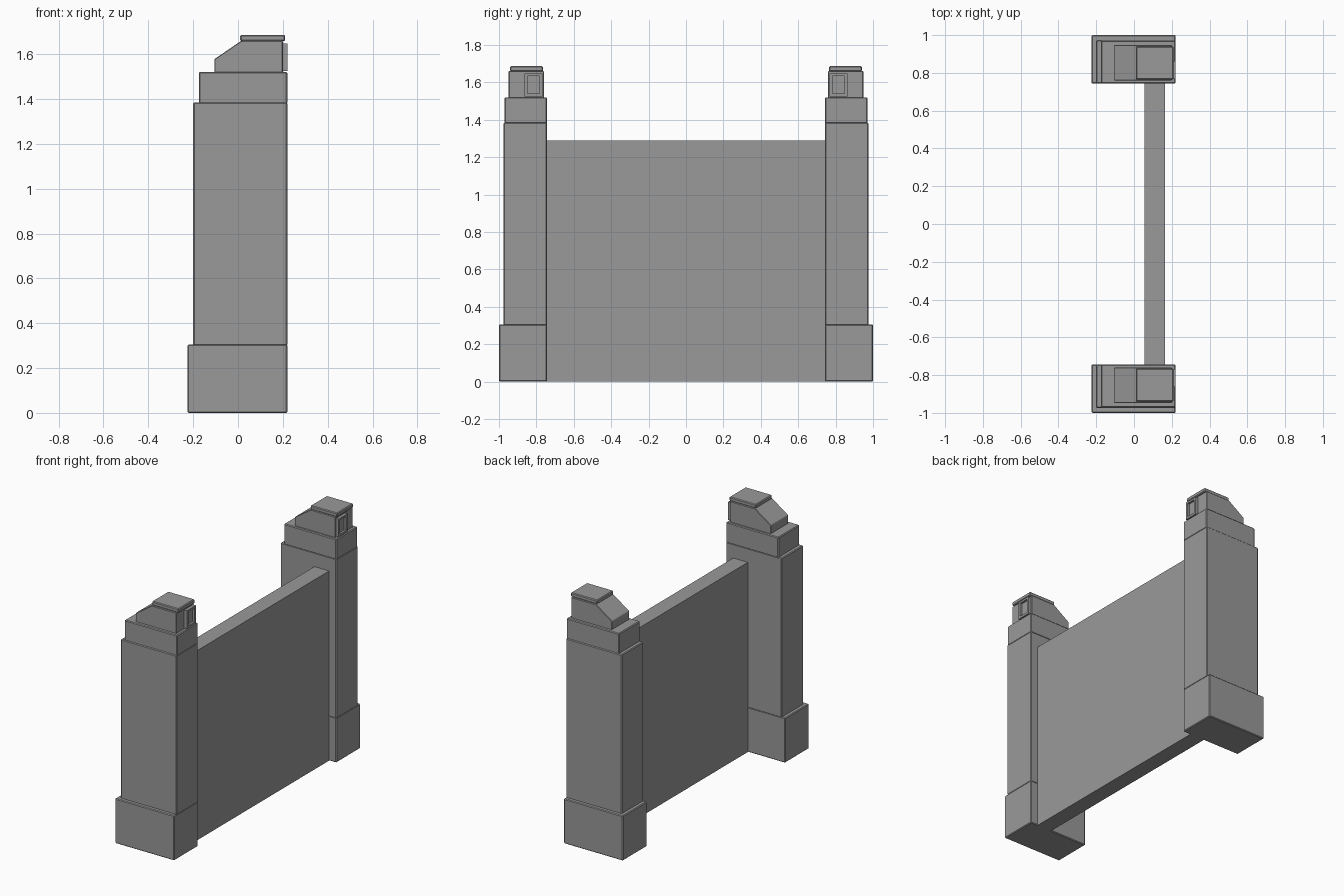
import bpy
import bmesh

cube = bpy.data.objects.get("Cube")
if cube:
    bpy.data.objects.remove(cube, do_unlink=True)

stone = bpy.data.materials.new("grey stone")
stone.use_nodes = True
GREY = (0.32, 0.32, 0.32, 1)
stone.diffuse_color = GREY
stone.node_tree.nodes["Principled BSDF"].inputs["Base Color"].default_value = GREY


def prism(name, profile, y0, y1, bevel=0.0):
    """Extrude an x/z profile from y0 to y1, with softened edges."""
    bm = bmesh.new()
    face = bm.faces.new([bm.verts.new((x, y0, z)) for x, z in profile])
    extruded = bmesh.ops.extrude_face_region(bm, geom=[face])["geom"]
    verts = [v for v in extruded if isinstance(v, bmesh.types.BMVert)]
    bmesh.ops.translate(bm, verts=verts, vec=(0, y1 - y0, 0))
    bmesh.ops.recalc_face_normals(bm, faces=bm.faces[:])
    mesh = bpy.data.meshes.new(name)
    bm.to_mesh(mesh)
    bm.free()
    mesh.materials.append(stone)
    obj = bpy.data.objects.new(name, mesh)
    bpy.context.collection.objects.link(obj)
    if bevel:
        mod = obj.modifiers.new("edge", "BEVEL")
        mod.width = bevel
        mod.segments = 1
    return obj


def box(name, x0, x1, y0, y1, z0, z1, bevel=0.0):
    return prism(name, [(x0, z0), (x1, z0), (x1, z1), (x0, z1)], y0, y1, bevel)


# Wall panel between the pillars
box("wall", 0.055, 0.165, -0.75, 0.75, 0, 1.29)

for side, s in (("front", -1), ("back", 1)):
    def part(name, x0, x1, a, b, z0, z1, bevel=0.0):
        y0, y1 = sorted((s * a, s * b))
        return box(f"{side}_{name}", x0, x1, y0, y1, z0, z1, bevel)

    # Stepped pillar
    part("pillar_base", -0.225, 0.22, 0.743, 1.0, 0, 0.305, 0.005)
    part("pillar_shaft", -0.2, 0.22, 0.743, 0.975, 0.3, 1.385, 0.005)
    part("pillar_collar", -0.175, 0.22, 0.743, 0.97, 1.38, 1.52, 0.005)

    # Sloped head and its cap
    y0, y1 = sorted((s * 0.76, s * 0.948))
    prism(f"{side}_head", [(-0.105, 1.515), (0.2, 1.515), (0.2, 1.66),
                           (0.015, 1.66), (-0.105, 1.578)], y0, y1, 0.003)
    part("cap", 0.01, 0.21, 0.764, 0.94, 1.658, 1.686, 0.005)

    # Small window frame on the outer face of the head
    part("frame_inner_post", 0.195, 0.22, 0.768, 0.784, 1.525, 1.648)
    part("frame_outer_post", 0.195, 0.22, 0.848, 0.864, 1.525, 1.648)
    part("frame_sill", 0.195, 0.22, 0.784, 0.848, 1.525, 1.54)
    part("frame_lintel", 0.195, 0.22, 0.784, 0.848, 1.635, 1.648)
    part("window_pane", 0.195, 0.205, 0.784, 0.848, 1.54, 1.635)
